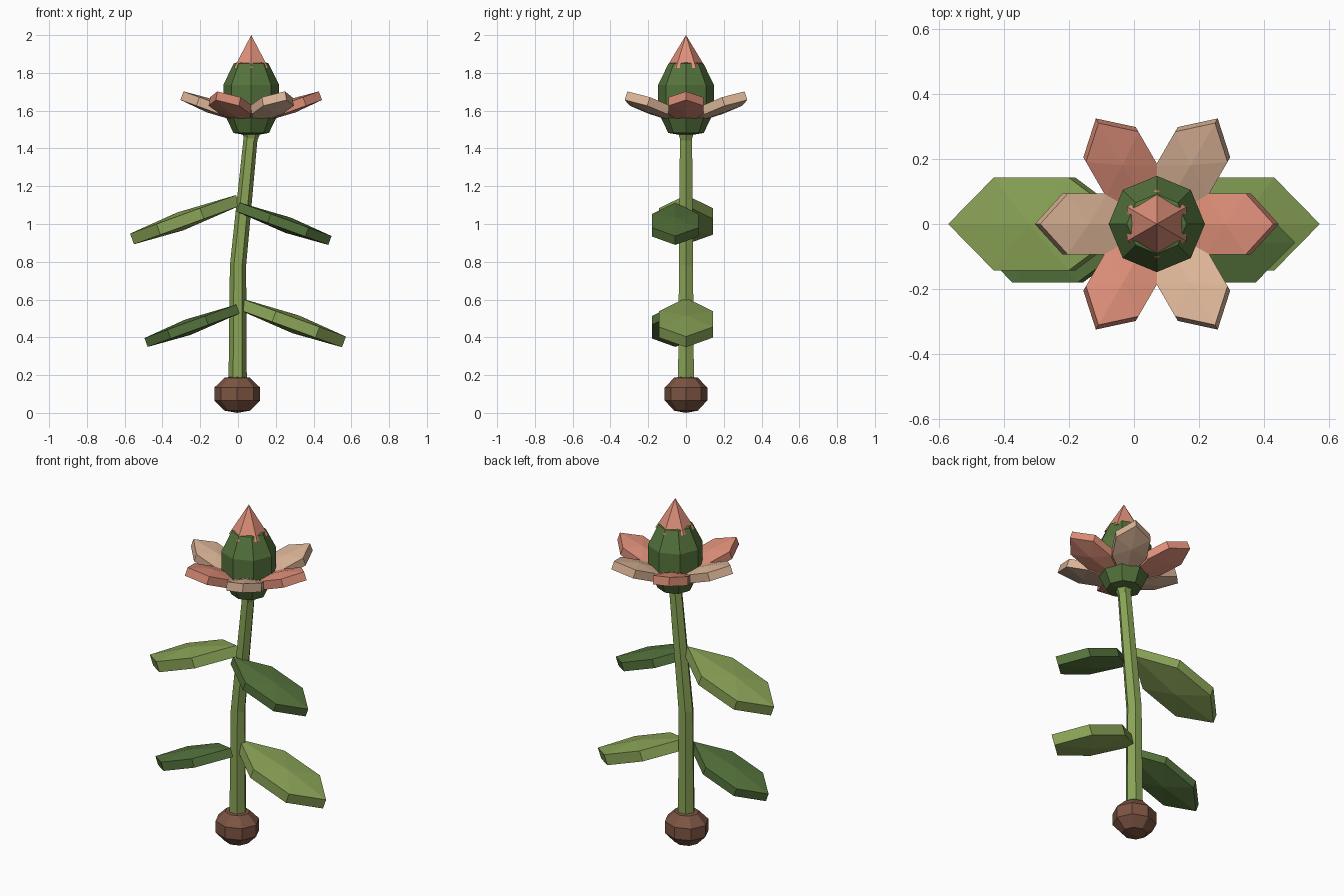
import bpy, bmesh, math
from mathutils import Matrix, Vector

if "Cube" in bpy.data.objects:
    bpy.data.objects.remove(bpy.data.objects["Cube"])


def material(name, r, g, b):
    m = bpy.data.materials.new(name)
    lin = lambda v: ((v / 255 + 0.055) / 1.055) ** 2.4
    m.diffuse_color = (lin(r), lin(g), lin(b), 1)
    m.use_nodes = True
    m.node_tree.nodes["Principled BSDF"].inputs["Base Color"].default_value = m.diffuse_color
    return m


LIGHT_GREEN = material("light_green", 138, 164, 87)
DARK_GREEN = material("dark_green", 85, 115, 60)
CORAL = material("coral", 222, 143, 121)
CREAM = material("cream", 219, 180, 151)
BROWN = material("brown", 124, 84, 66)


def finish(name, bm, mat, matrix=Matrix()):
    bm.transform(matrix)
    bmesh.ops.recalc_face_normals(bm, faces=bm.faces)
    me = bpy.data.meshes.new(name)
    bm.to_mesh(me)
    bm.free()
    me.materials.append(mat)
    ob = bpy.data.objects.new(name, me)
    bpy.context.collection.objects.link(ob)
    return ob


def rings(name, sections, sides, mat, scale_xy=(1, 1), turn=0):
    """Skin flat-sided rings given as (centre x, z, radius); radius 0 is a pole."""
    bm = bmesh.new()
    loops = []
    for cx, z, r in sections:
        if r == 0:
            loops.append([bm.verts.new((cx, 0, z))])
            continue
        loops.append([bm.verts.new((cx + r * scale_xy[0] * math.cos(turn + math.tau * i / sides),
                                    r * scale_xy[1] * math.sin(turn + math.tau * i / sides), z))
                      for i in range(sides)])
    for a, b in zip(loops, loops[1:]):
        for i in range(sides):
            j = (i + 1) % sides
            quad = [a[i % len(a)], a[j % len(a)], b[j % len(b)], b[i % len(b)]]
            bm.faces.new(list(dict.fromkeys(quad)))
    for end in (loops[0], loops[-1]):
        if len(end) > 1:
            bm.faces.new(end)
    return finish(name, bm, mat)


def blade(name, length, half_width, rim, bulge, near, far, mat, matrix):
    """Six-sided blade along +x with a thick rim and a raised centre on both sides."""
    w = half_width
    outline = [(0, 0), (near * length, -w), (far * length, -w),
               (length, 0), (far * length, w), (near * length, w)]
    bm = bmesh.new()
    top = [bm.verts.new((x, y, rim)) for x, y in outline]
    low = [bm.verts.new((x, y, -rim)) for x, y in outline]
    mid = (near + far) / 2 * length
    peak, keel = bm.verts.new((mid, 0, bulge)), bm.verts.new((mid, 0, -bulge))
    for i in range(6):
        j = (i + 1) % 6
        bm.faces.new((top[i], top[j], peak))
        bm.faces.new((low[j], low[i], keel))
        bm.faces.new((low[i], low[j], top[j], top[i]))
    return finish(name, bm, mat, matrix)


def placed(x, y, z, heading, droop):
    return (Matrix.Translation((x, y, z)) @ Matrix.Rotation(heading, 4, 'Z')
            @ Matrix.Rotation(math.radians(droop), 4, 'Y'))


# Root bulb and bent stem
rings("root_bulb", [(-.004, 0, 0), (-.004, .012, .068), (-.004, .066, .121),
                    (-.004, .134, .121), (-.004, .186, .068), (-.004, .195, 0)],
      8, BROWN, (1, .93))
rings("stem", [(-.002, .1, .049), (0, .78, .043), (.07, 1.49, .037)], 6, LIGHT_GREEN)

# Leaves: two large light ones and two small dark ones, on alternating sides
for name, z, heading in (("lower_large_leaf", .58, 0), ("upper_large_leaf", 1.125, math.pi)):
    blade(name, .597, .143, .03, .05, .34, .75, LIGHT_GREEN, placed(0, 0, z, heading, 20))
for name, z, heading in (("lower_small_leaf", .55, math.pi), ("upper_small_leaf", 1.09, 0)):
    blade(name, .518, .123, .025, .043, .34, .75, DARK_GREEN, placed(0, -.057, z, heading, 20))

# Flower: collar, bud, tip and a ring of petals in alternating colours
BX = .07
rings("collar", [(BX, 1.435, .03), (BX, 1.48, .048)], 6, LIGHT_GREEN)
rings("bud", [(BX, 1.466, 0), (BX, 1.482, .094), (BX, 1.595, .148),
              (BX, 1.737, .148), (BX, 1.85, .092), (BX, 1.88, 0)], 8, DARK_GREEN)
rings("bud_tip", [(BX, 1.825, .106), (BX, 2.0, 0)], 6, CORAL, turn=math.pi / 6)
for i in range(6):
    blade(f"petal_{i + 1}", .39, .093, .024, .038, .44, .77, CREAM if i % 2 else CORAL,
          placed(BX, 0, 1.546, i * math.pi / 3, -20))
